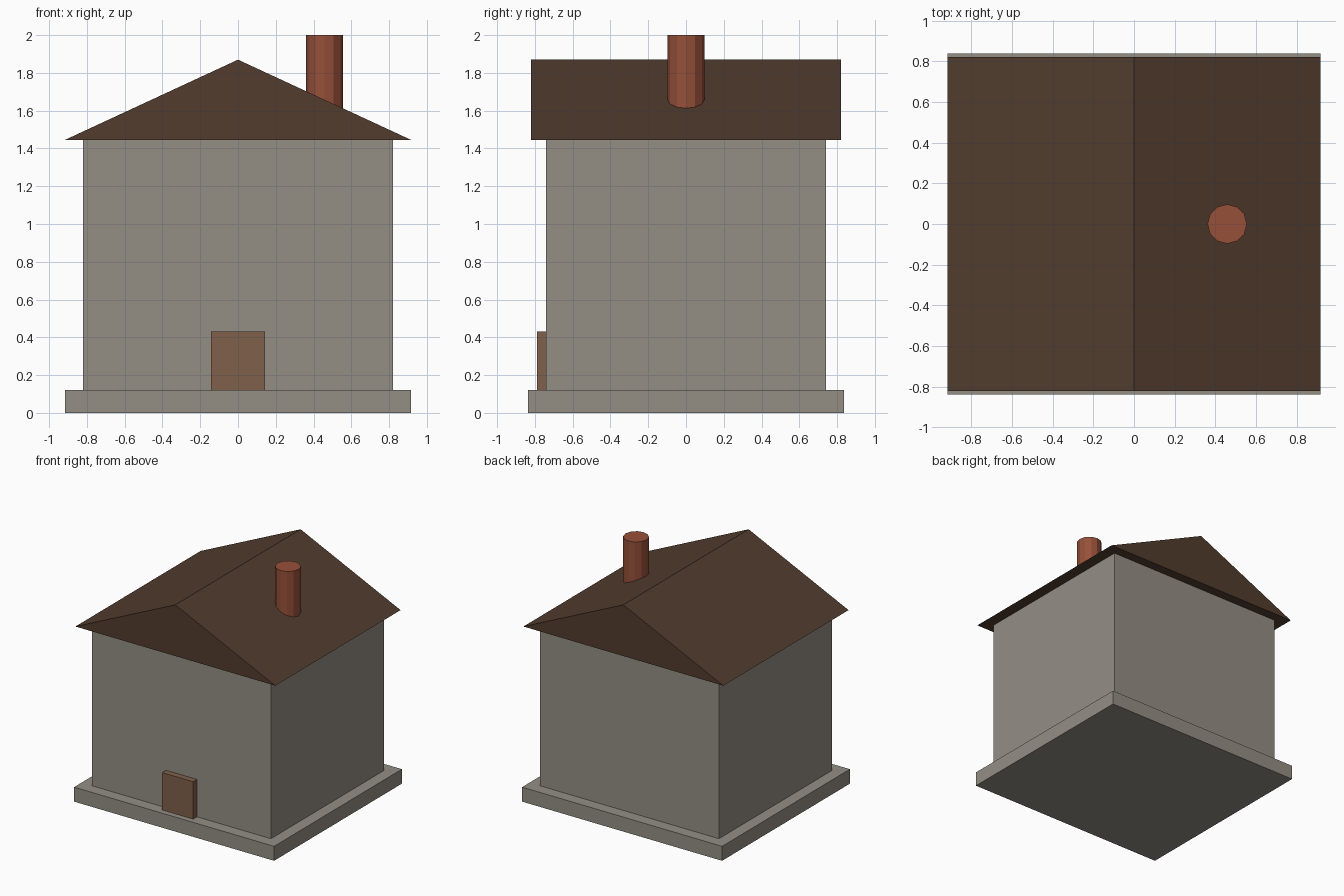
import bpy
import bmesh
from math import pi

cube = bpy.data.objects.get("Cube")
if cube:
    bpy.data.objects.remove(cube, do_unlink=True)


def material(name, srgb):
    """Flat material from 0-255 display values, stored as linear."""
    lin = [((c / 255 + 0.055) / 1.055) ** 2.4 for c in srgb]
    mat = bpy.data.materials.new(name)
    mat.use_nodes = True
    mat.diffuse_color = (*lin, 1)
    bsdf = mat.node_tree.nodes["Principled BSDF"]
    bsdf.inputs["Base Color"].default_value = (*lin, 1)
    bsdf.inputs["Roughness"].default_value = 0.9
    return mat


stone = material("grey_stone", (148, 142, 133))
shingle = material("dark_brown_roof", (82, 60, 46))
wood = material("brown_wood", (128, 96, 74))
brick = material("red_brick", (150, 80, 57))


def add_object(name, bm, mat):
    bmesh.ops.recalc_face_normals(bm, faces=bm.faces)
    mesh = bpy.data.meshes.new(name)
    bm.to_mesh(mesh)
    bm.free()
    mesh.materials.append(mat)
    obj = bpy.data.objects.new(name, mesh)
    bpy.context.collection.objects.link(obj)
    return obj


def box(name, x, y, z, mat):
    """Box between the (low, high) limits on each axis."""
    bm = bmesh.new()
    bmesh.ops.create_cube(bm, size=1)
    for v in bm.verts:
        v.co = [lim[0] if c < 0 else lim[1] for c, lim in zip(v.co, (x, y, z))]
    return add_object(name, bm, mat)


# Plinth, walls and door
box("base_slab", (-0.917, 0.917), (-0.837, 0.837), (0, 0.12), stone)
box("walls", (-0.82, 0.82), (-0.74, 0.74), (0.12, 1.445), stone)
box("front_door", (-0.142, 0.142), (-0.79, -0.738), (0.12, 0.43), wood)

# Gabled roof: triangle profile swept from front to back
bm = bmesh.new()
profile = [(-0.917, 1.445), (0.917, 1.445), (0, 1.87)]
gable = bm.faces.new([bm.verts.new((x, -0.82, z)) for x, z in profile])
swept = bmesh.ops.extrude_face_region(bm, geom=[gable], use_keep_orig=True)
back = [g for g in swept["geom"] if isinstance(g, bmesh.types.BMVert)]
bmesh.ops.translate(bm, verts=back, vec=(0, 1.64, 0))
add_object("roof", bm, shingle)

# Twelve-sided chimney, sunk into the roof slope
bm = bmesh.new()
bmesh.ops.create_cone(bm, cap_ends=True, segments=12,
                      radius1=0.097, radius2=0.097, depth=0.5)
chimney = add_object("chimney", bm, brick)
chimney.location = (0.458, 0, 1.75)
